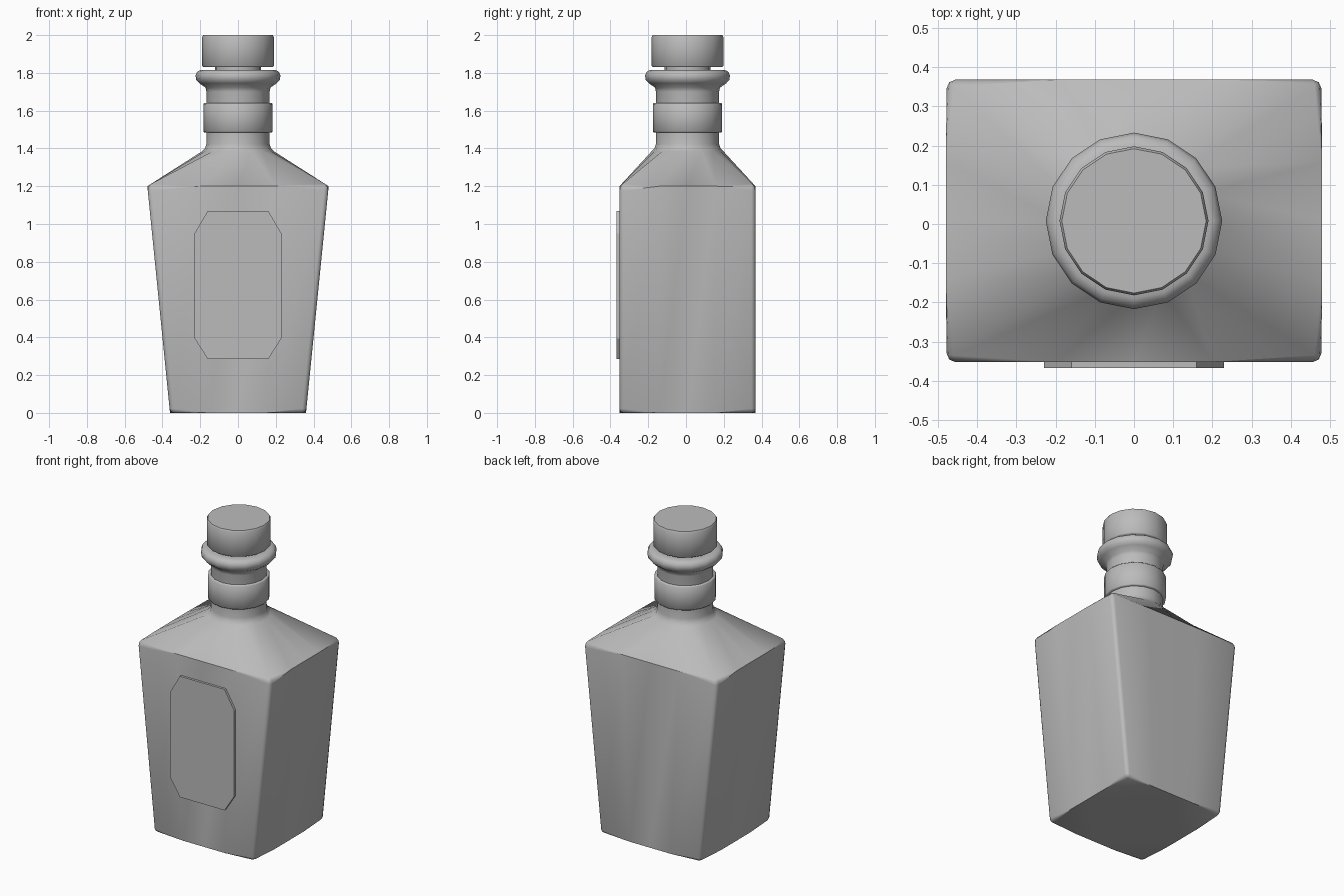
import bpy, bmesh, math
from mathutils import Vector

default = bpy.data.objects.get("Cube")
if default:
    bpy.data.objects.remove(default, do_unlink=True)

SIDES = 16
CENTRE_Y = 0.008

grey = bpy.data.materials.new("plain_grey")
grey.use_nodes = True
grey.diffuse_color = (0.5, 0.5, 0.5, 1)
grey.node_tree.nodes["Principled BSDF"].inputs["Base Color"].default_value = grey.diffuse_color


def finish(name, bm, angle):
    """Turn a bmesh into a smooth-shaded object with sharp edges kept."""
    bmesh.ops.recalc_face_normals(bm, faces=bm.faces)
    mesh = bpy.data.meshes.new(name)
    bm.to_mesh(mesh)
    bm.free()
    mesh.materials.append(grey)
    mesh.shade_smooth()
    mesh.set_sharp_from_angle(angle=math.radians(angle))
    obj = bpy.data.objects.new(name, mesh)
    bpy.context.collection.objects.link(obj)
    return obj


def ring(bm, half_x, half_y, z, square=False):
    """Ring of vertices, either round or projected onto a rectangle."""
    verts = []
    for i in range(SIDES):
        a = math.tau * i / SIDES
        c, s = math.cos(a), math.sin(a)
        m = max(abs(c), abs(s)) if square else 1
        verts.append(bm.verts.new((half_x * c / m, CENTRE_Y + half_y * s / m, z)))
    return verts


def loft(bm, rings):
    """Skin neighbouring rings and close both ends."""
    for low, high in zip(rings, rings[1:]):
        for i in range(SIDES):
            j = (i + 1) % SIDES
            bm.faces.new((low[i], low[j], high[j], high[i]))
    bm.faces.new(rings[0][::-1])
    bm.faces.new(rings[-1])


def lathe(name, profile, angle=40):
    bm = bmesh.new()
    loft(bm, [ring(bm, r, r, z) for r, z in profile])
    return finish(name, bm, angle)


# Tapered rectangular body with sloping shoulders that close to a round neck
bm = bmesh.new()
base = ring(bm, 0.36, 0.36, 0, True)
shoulder = ring(bm, 0.48, 0.36, 1.2, True)
throat = [ring(bm, r, r, z) for r, z in ((0.19, 1.385), (0.175, 1.4), (0.167, 1.425), (0.167, 1.5))]
loft(bm, [base, shoulder] + throat)
rims = [set(base), set(shoulder)]
corners = {v for r in (base, shoulder) for v in r[2::4]}
soft = [e for e in bm.edges
        if any(set(e.verts) <= r for r in rims) or set(e.verts) <= corners]
bmesh.ops.bevel(bm, geom=soft, offset=0.022, segments=2, profile=0.5, affect='EDGES')
finish("bottle_body", bm, 50)

# Collar band around the neck
lathe("neck_collar", [(0.178, 1.485), (0.183, 1.49), (0.183, 1.635), (0.178, 1.64)], 50)

# Upper neck flaring into a rounded lip
lathe("neck_lip", [(0.167, 1.48), (0.167, 1.7), (0.172, 1.722), (0.205, 1.745),
                   (0.221, 1.762), (0.225, 1.785), (0.217, 1.805), (0.198, 1.816),
                   (0.165, 1.816)], 60)

# Stopper stem and cap
lathe("stopper_stem", [(0.122, 1.78), (0.122, 1.85)])
lathe("stopper_cap", [(0.184, 1.83), (0.19, 1.836), (0.19, 1.99), (0.184, 2.0)], 50)

# Raised label plate with clipped corners
bm = bmesh.new()
outline = [(0.16, 0.285), (0.23, 0.395), (0.23, 0.95), (0.16, 1.07)]
outline += [(-x, z) for x, z in reversed(outline)]
front = bm.faces.new([bm.verts.new((x, -0.367, z)) for x, z in outline])
back = bmesh.ops.extrude_face_region(bm, geom=[front], use_keep_orig=True)["geom"]
moved = [v for v in back if isinstance(v, bmesh.types.BMVert)]
bmesh.ops.translate(bm, verts=moved, vec=Vector((0, 0.02, 0)))
finish("label_plate", bm, 30)
